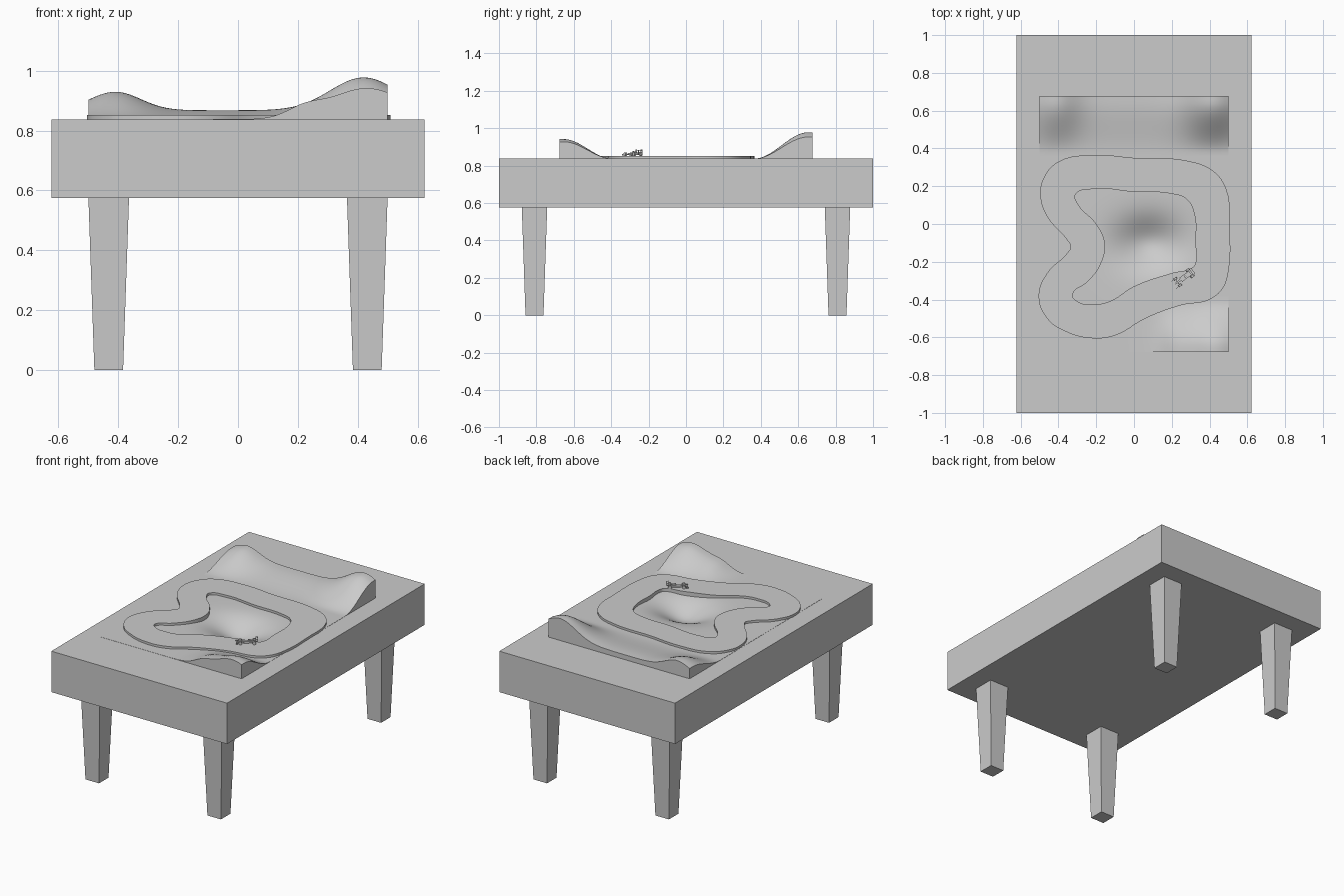
import bpy, bmesh, math
from mathutils import Matrix, Vector

cube = bpy.data.objects.get("Cube")
if cube:
    bpy.data.objects.remove(cube)

grey = bpy.data.materials.new("plain_grey")
grey.use_nodes = True
grey.diffuse_color = (0.6, 0.6, 0.6, 1)
grey.node_tree.nodes["Principled BSDF"].inputs["Base Color"].default_value = (0.6, 0.6, 0.6, 1)

TOP = 0.837


def add_object(name, bm, smooth=False):
    bmesh.ops.recalc_face_normals(bm, faces=bm.faces)
    mesh = bpy.data.meshes.new(name)
    bm.to_mesh(mesh)
    bm.free()
    mesh.materials.append(grey)
    ob = bpy.data.objects.new(name, mesh)
    bpy.context.collection.objects.link(ob)
    if smooth:
        bpy.ops.object.select_all(action="DESELECT")
        ob.select_set(True)
        bpy.context.view_layer.objects.active = ob
        bpy.ops.object.shade_smooth_by_angle(angle=math.radians(40))
    return ob


def box(bm, centre, size):
    m = Matrix.Translation(centre) @ Matrix.Diagonal((*size, 1))
    return bmesh.ops.create_cube(bm, size=1, matrix=m)["verts"]


def bump(d, width):
    return math.exp(-(d / width) ** 2)


def ease(t):
    t = min(max(t, 0), 1)
    return t * t * (3 - 2 * t)


# Table top with a recess under the landscape
bm = bmesh.new()
box(bm, (0, 0, (TOP + 0.575) / 2), (1.245, 2, TOP - 0.575))
bm.faces.ensure_lookup_table()
lid = max(bm.faces, key=lambda f: f.calc_center_median().z)
bmesh.ops.inset_region(bm, faces=[lid], thickness=0.1)
for v in lid.verts:
    v.co.x = math.copysign(0.47, v.co.x)
    v.co.y = math.copysign(0.64, v.co.y)
pit = bmesh.ops.extrude_face_region(bm, geom=[lid])
bmesh.ops.delete(bm, geom=[lid], context="FACES_ONLY")
for v in pit["geom"]:
    if isinstance(v, bmesh.types.BMVert):
        v.co.z -= 0.2
add_object("table_top", bm)

# Four tapered legs
for end, sy in (("front", -1), ("back", 1)):
    for side, sx in (("right", -1), ("left", 1)):
        bm = bmesh.new()
        m = Matrix.Translation((sx * 0.432, sy * 0.81, 0.29)) @ Matrix.Rotation(math.pi / 4, 4, "Z")
        bmesh.ops.create_cone(bm, cap_ends=True, segments=4, depth=0.58, matrix=m,
                              radius1=0.048 * math.sqrt(2), radius2=0.068 * math.sqrt(2))
        add_object(f"{end}_{side}_leg", bm)


# Landscape: hills along the back, a hill at the front left, a central basin
def height(x, y):
    back = 0.03 + 0.062 * bump(x + 0.41, 0.12) + 0.11 * bump(x - 0.42, 0.158)
    front = 0.104 * bump(x - 0.43, 0.18) + 0.028 * bump(x - 0.22, 0.08)
    basin = 0.085 * bump(x - 0.08, 0.17) * bump(y + 0.1, 0.13)
    return back * ease((y - 0.37) / 0.28) + front * ease((-y - 0.4) / 0.25) - basin


bm = bmesh.new()
bmesh.ops.create_grid(bm, x_segments=50, y_segments=68, size=0.5)
for v in bm.verts:
    v.co.y *= 1.355
    v.co.z = TOP + 0.001 + height(v.co.x, v.co.y)
rim = [e for e in bm.edges if e.is_boundary]
skirt = bmesh.ops.extrude_edge_only(bm, edges=rim)
for v in skirt["geom"]:
    if isinstance(v, bmesh.types.BMVert):
        v.co.z = TOP - 0.01
add_object("landscape", bm, smooth=True)

# Race track: two closed outlines, in hundredths, filled and extruded
outer = [(-20, 36.5), (0, 35), (28, 33.5), (42, 28), (49, 18), (50.5, 0), (50, -25), (47, -34),
         (40, -40), (25, -43), (6, -50), (-10, -59), (-22, -60.5), (-36, -57), (-46, -50), (-50.5, -38),
         (-46, -26), (-35, -15), (-33.5, -12), (-35, -9), (-46, 4), (-49.5, 14), (-48, 24), (-40, 33)]
inner = [(-22, 18.5), (0, 17), (20, 16), (28, 13), (32, 5), (32.5, -10), (32.5, -21), (31, -23),
         (20, -26), (0, -33), (-13, -41), (-21, -42.5), (-30, -41), (-32.5, -37.5), (-25, -31),
         (-18, -22), (-15.5, -10), (-20, 0), (-30, 11), (-31, 15.5)]
curve = bpy.data.curves.new("track_outline", "CURVE")
curve.dimensions = "2D"
curve.fill_mode = "BOTH"
curve.extrude = 0.02
for outline in (outer, inner):
    spline = curve.splines.new("BEZIER")
    spline.bezier_points.add(len(outline) - 1)
    spline.use_cyclic_u = True
    spline.resolution_u = 6
    for p, (x, y) in zip(spline.bezier_points, outline):
        p.co = (x / 100, y / 100, 0)
        p.handle_left_type = p.handle_right_type = "AUTO"
helper = bpy.data.objects.new("track_outline", curve)
bpy.context.collection.objects.link(helper)
bpy.context.view_layer.update()
bm = bmesh.new()
bm.from_mesh(helper.evaluated_get(bpy.context.evaluated_depsgraph_get()).to_mesh())
bpy.data.objects.remove(helper)
bmesh.ops.remove_doubles(bm, verts=bm.verts, dist=0.0001)
bmesh.ops.translate(bm, verts=bm.verts, vec=(0, 0, 0.832))
add_object("race_track", bm, smooth=True)

# Small open-wheel car, nose along local +x
place = Matrix.Translation((0.262, -0.285, 0.852)) @ Matrix.Rotation(math.radians(216), 4, "Z")

bm = bmesh.new()
box(bm, (-0.012, 0, 0.010), (0.06, 0.026, 0.010))
nose = box(bm, (0.038, 0, 0.010), (0.044, 0.013, 0.010))
for v in nose:
    if v.co.x > 0.04:
        v.co.y *= 0.5
        v.co.z = 0.007 + (v.co.z - 0.01) * 0.4
cover = box(bm, (-0.024, 0, 0.019), (0.036, 0.010, 0.012))
for v in cover:
    if v.co.x < -0.03 and v.co.z > 0.02:
        v.co.z -= 0.007
bm.transform(place)
add_object("car_body", bm)

bm = bmesh.new()
box(bm, (0.058, 0, 0.005), (0.011, 0.046, 0.002))
box(bm, (-0.057, 0, 0.030), (0.013, 0.036, 0.003))
for s in (-1, 1):
    box(bm, (0.058, s * 0.023, 0.007), (0.013, 0.002, 0.007))
    box(bm, (-0.057, s * 0.018, 0.026), (0.015, 0.002, 0.014))
box(bm, (-0.053, 0, 0.019), (0.005, 0.004, 0.022))
bm.transform(place)
add_object("car_wings", bm)

bm = bmesh.new()
for x, radius in ((0.038, 0.0095), (-0.043, 0.0105)):
    box(bm, (x, 0, radius), (0.003, 0.04, 0.003))
    for s in (-1, 1):
        m = Matrix.Translation((x, s * 0.021, radius)) @ Matrix.Rotation(math.pi / 2, 4, "X")
        bmesh.ops.create_cone(bm, cap_ends=True, segments=16, radius1=radius, radius2=radius,
                              depth=0.011, matrix=m)
bm.transform(place)
add_object("car_wheels", bm, smooth=True)
